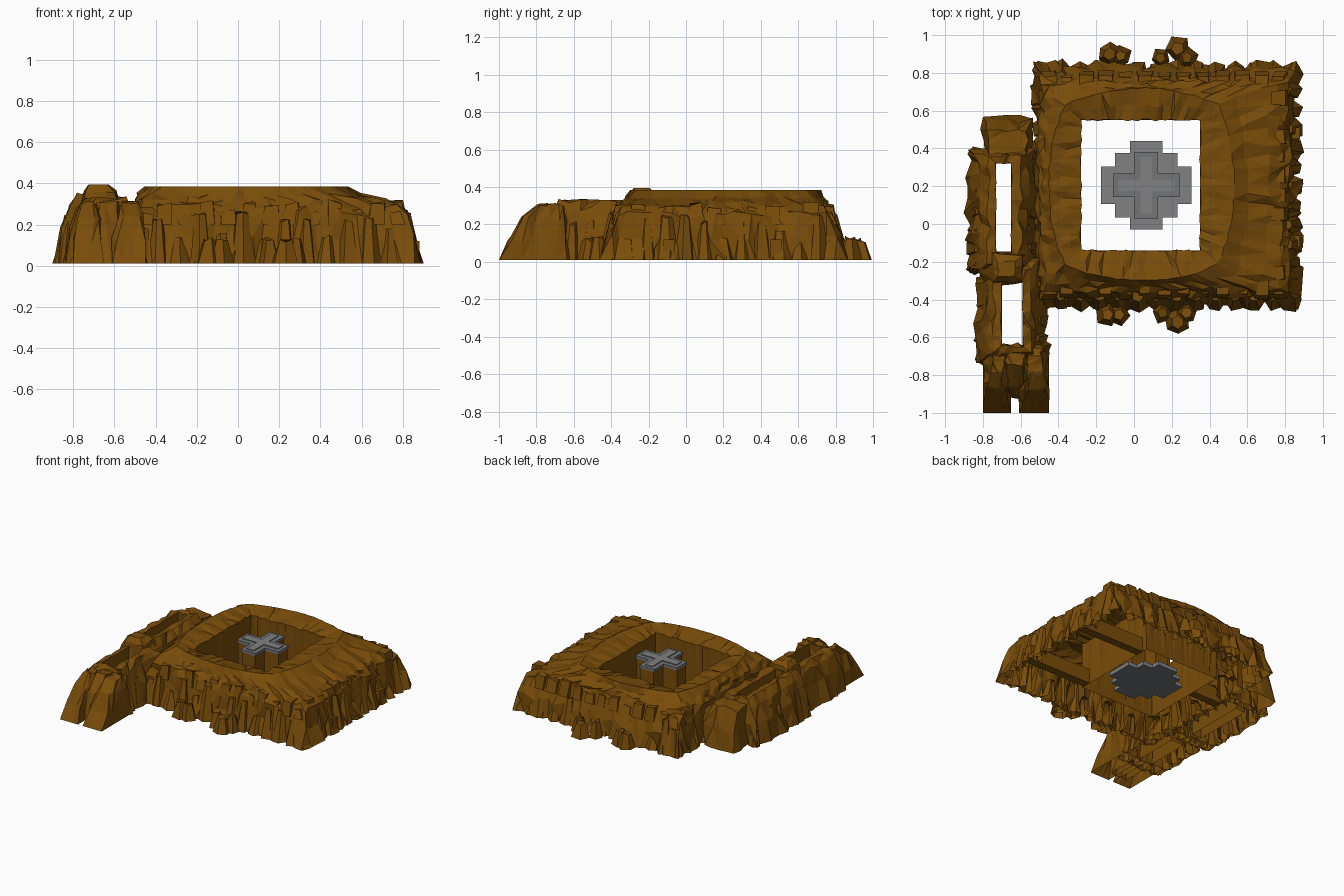
import bpy, bmesh, math, random
from mathutils import Vector

random.seed(11)
if "Cube" in bpy.data.objects:
    bpy.data.objects.remove(bpy.data.objects["Cube"])


def material(name, rgb):
    m = bpy.data.materials.new(name)
    m.use_nodes = True
    m.diffuse_color = (*rgb, 1)
    m.node_tree.nodes["Principled BSDF"].inputs["Base Color"].default_value = (*rgb, 1)
    return m


ROCK = material("brown rock", (0.19, 0.073, 0.003))
STONE = material("grey stone", (0.22, 0.22, 0.22))
SLATE = material("slate grey", (0.17, 0.18, 0.195))


def finish(name, bm, mat):
    mesh = bpy.data.meshes.new(name)
    bm.to_mesh(mesh)
    bm.free()
    mesh.materials.append(mat)
    ob = bpy.data.objects.new(name, mesh)
    bpy.context.collection.objects.link(ob)
    return ob


def outline(nx, ny):
    """Points around a unit square, counter-clockwise."""
    pts = [(-1 + 2 * i / nx, -1) for i in range(nx)]
    pts += [(1, -1 + 2 * i / ny) for i in range(ny)]
    pts += [(1 - 2 * i / nx, 1) for i in range(nx)]
    return pts + [(-1, 1 - 2 * i / ny) for i in range(ny)]


def mound(name, levels, cap=False, step=0.065):
    """Rock shell lofted through (x0, x1, y0, y1, z, rounding, jitter) levels."""
    bm = bmesh.new()
    x0, x1, y0, y1 = levels[0][:4]
    square = outline(max(3, round((x1 - x0) / step)), max(3, round((y1 - y0) / step)))
    loops = []
    for x0, x1, y0, y1, z, rnd, jit in levels:
        loop = []
        for u, v in square:
            a = u + rnd * (u * math.sqrt(1 - v * v / 2) - u)
            b = v + rnd * (v * math.sqrt(1 - u * u / 2) - v)
            p = Vector(((x0 + x1) / 2 + a * (x1 - x0) / 2,
                        (y0 + y1) / 2 + b * (y1 - y0) / 2, z))
            p += Vector((random.uniform(-jit, jit), random.uniform(-jit, jit), 0))
            if 0.05 < z < 0.38:
                p.z += random.uniform(-jit, jit)
            loop.append(bm.verts.new(p))
        loops.append(loop)
    for low, high in zip(loops, loops[1:]):
        for i in range(len(low)):
            j = (i + 1) % len(low)
            bm.faces.new((low[i], low[j], high[j], high[i]))
    if cap:
        bm.faces.new(loops[-1])
    bmesh.ops.triangulate(bm, faces=bm.faces)
    return finish(name, bm, ROCK)


def crags(name, bounds, spacing, heights, radii, sides=(5, 6), lean=0.03, base=0.01, big=()):
    """Tall tapered columns of rock leaning inward around a rectangle."""
    bm = bmesh.new()
    x0, x1, y0, y1 = bounds
    cx, cy, hx, hy = (x0 + x1) / 2, (y0 + y1) / 2, (x1 - x0) / 2, (y1 - y0) / 2
    spots = [(cx + u * hx, cy + v * hy, random.uniform(*radii), random.uniform(*heights), u, v)
             for u, v in outline(round(2 * hx / spacing), round(2 * hy / spacing))]
    spots += [(x, y, r, h, 0, 0) for x, y, r, h in big]
    for x, y, r, h, u, v in spots:
        n = random.choice(sides)
        turn = random.uniform(0, 6) if n > 4 else math.pi / 4
        # Outward direction of the nearest side
        out = Vector((math.copysign(abs(u) > 0.99, u), math.copysign(abs(v) > 0.99, v)))
        rings = []
        for z, k, push in ((base, 1, 0), (h, 0.5 if n > 4 else 0.85, lean)):
            px, py = x - push * out.x, y - push * out.y
            drop = random.uniform(0.7, 1.0) if push else 0
            rings.append([bm.verts.new((
                px + r * k * random.uniform(0.85, 1.1) * math.cos(turn + math.tau * i / n),
                py + r * k * random.uniform(0.85, 1.1) * math.sin(turn + math.tau * i / n),
                z + drop * random.uniform(-0.02, 0.01))) for i in range(n)])
        low, high = rings
        for i in range(n):
            j = (i + 1) % n
            mid = turn + math.tau * (i + 0.5) / n
            # Leave out the sides buried in the cliff
            if out.x * math.cos(mid) + out.y * math.sin(mid) > -0.5:
                bm.faces.new((low[i], low[j], high[j], high[i]))
        bm.faces.new(high)
    return finish(name, bm, ROCK)


def box(name, x0, x1, y0, y1, z0, z1, mat=ROCK):
    bm = bmesh.new()
    bmesh.ops.create_cube(bm, size=1)
    for v in bm.verts:
        v.co = ((x0 + x1) / 2 + v.co.x * (x1 - x0), (y0 + y1) / 2 + v.co.y * (y1 - y0),
                (z0 + z1) / 2 + v.co.z * (z1 - z0))
    return finish(name, bm, mat)


def cross(name, quarter, z0, z1, mat):
    """Extrude a cross whose corner profile is mirrored into four quadrants."""
    back = quarter[::-1]
    pts = quarter + [(-x, y) for x, y in back] + [(-x, -y) for x, y in quarter]
    pts += [(x, -y) for x, y in back]
    bm = bmesh.new()
    face = bm.faces.new([bm.verts.new((0.065 + x, 0.205 + y, z0)) for x, y in pts])
    top = bmesh.ops.extrude_face_region(bm, geom=[face])["geom"]
    for v in top:
        if isinstance(v, bmesh.types.BMVert):
            v.co.z = z1
    bmesh.ops.recalc_face_normals(bm, faces=bm.faces)
    return finish(name, bm, mat)


def plus(reach, half):
    return [(reach, half), (half, half), (half, reach)]


# Main mesa: cliff, eastern terrace, rounded plateau and square shaft
mound("mesa", [
    (-0.52, 0.87, -0.44, 0.84, 0.01, 0.0, 0.03),
    (-0.51, 0.84, -0.41, 0.82, 0.13, 0.03, 0.025),
    (-0.50, 0.82, -0.38, 0.78, 0.25, 0.06, 0.02),
    (-0.50, 0.78, -0.36, 0.76, 0.29, 0.1, 0.015),
    (-0.49, 0.71, -0.34, 0.75, 0.315, 0.18, 0.014),
    (-0.48, 0.60, -0.32, 0.73, 0.345, 0.4, 0.012),
    (-0.45, 0.53, -0.30, 0.72, 0.385, 0.6, 0.006),
    (-0.37, 0.44, -0.22, 0.63, 0.37, 0.35, 0.012),
    (-0.28, 0.35, -0.14, 0.55, 0.355, 0.0, 0.006),
    (-0.28, 0.35, -0.14, 0.55, 0.01, 0.0, 0.0)])
buttresses = [(-0.13, 0.90, 0.065, 0.13), (-0.07, 0.89, 0.06, 0.12), (0.14, 0.88, 0.055, 0.13),
              (0.23, 0.93, 0.07, 0.12), (0.28, 0.88, 0.06, 0.13), (-0.14, -0.48, 0.065, 0.13),
              (-0.08, -0.48, 0.06, 0.13), (0.15, -0.47, 0.06, 0.13), (0.23, -0.52, 0.07, 0.12),
              (0.28, -0.47, 0.06, 0.13)]
crags("mesa_foot_crags", (-0.49, 0.84, -0.41, 0.81), 0.1, (0.1, 0.26), (0.05, 0.065), big=buttresses)
crags("mesa_step_blocks", (-0.46, 0.78, -0.36, 0.77), 0.1, (0.26, 0.32), (0.045, 0.065), (4,),
      lean=0.02, base=0.2)

# Side ridge: two slotted walls with a block behind and a sloping nose in front
mound("ridge_rear", [
    (-0.88, -0.52, -0.27, 0.40, 0.01, 0, 0.025),
    (-0.85, -0.54, -0.25, 0.39, 0.17, 0, 0.02),
    (-0.81, -0.56, -0.23, 0.38, 0.29, 0, 0.014),
    (-0.77, -0.60, -0.20, 0.36, 0.345, 0, 0.014),
    (-0.73, -0.65, -0.15, 0.32, 0.34, 0, 0.004),
    (-0.73, -0.65, -0.15, 0.32, 0.01, 0, 0)])
mound("ridge_front", [
    (-0.83, -0.46, -0.72, -0.18, 0.01, 0, 0.025),
    (-0.80, -0.49, -0.71, -0.19, 0.17, 0, 0.02),
    (-0.77, -0.52, -0.70, -0.21, 0.28, 0, 0.014),
    (-0.74, -0.55, -0.68, -0.25, 0.325, 0, 0.014),
    (-0.70, -0.59, -0.65, -0.30, 0.33, 0, 0.006),
    (-0.70, -0.59, -0.65, -0.30, 0.01, 0, 0)])
mound("ridge_back_block", [
    (-0.80, -0.54, 0.36, 0.57, 0.01, 0, 0.015),
    (-0.79, -0.55, 0.36, 0.55, 0.16, 0, 0.015),
    (-0.77, -0.57, 0.36, 0.49, 0.30, 0, 0.012)], cap=True)
for side, x0, x1 in (("right", -0.80, -0.65), ("left", -0.61, -0.45)):
    mound("ridge_nose_" + side, [
        (x0, x1, -1.0, -0.64, 0.01, 0, 0.0),
        (x0 + 0.01, x1 - 0.01, -0.94, -0.64, 0.12, 0, 0.015),
        (x0 + 0.03, x1 - 0.02, -0.87, -0.65, 0.23, 0, 0.015),
        (x0 + 0.05, x1 - 0.04, -0.79, -0.66, 0.305, 0, 0.01)], cap=True)
mound("ridge_nose_middle", [
    (-0.70, -0.56, -0.92, -0.64, 0.01, 0, 0.01),
    (-0.69, -0.57, -0.85, -0.64, 0.2, 0, 0.015),
    (-0.68, -0.58, -0.75, -0.66, 0.31, 0, 0.01)], cap=True)
mound("ridge_peak", [
    (-0.77, -0.56, -0.32, -0.14, 0.22, 0, 0.015),
    (-0.75, -0.60, -0.30, -0.16, 0.36, 0, 0.012),
    (-0.72, -0.63, -0.28, -0.20, 0.395, 0, 0.005)], cap=True)
crags("ridge_rear_crags", (-0.84, -0.55, -0.23, 0.37), 0.1, (0.15, 0.28), (0.045, 0.06), lean=0.02)
crags("ridge_front_crags", (-0.79, -0.50, -0.70, -0.22), 0.1, (0.12, 0.27), (0.045, 0.06), lean=0.02)

# Low passages through the cliff
for name, x0, x1, y in (("front_passage", 0.35, 0.88, -0.09), ("back_passage", 0.35, 0.88, 0.48),
                        ("side_passage", -0.52, -0.28, 0.28)):
    box(name, x0, x1, y - 0.03, y + 0.03, 0.01, 0.12)

# Stepped base on the shaft floor carrying a plus-shaped pillar
steps = [(0.24, 0.10), (0.165, 0.10), (0.165, 0.17), (0.085, 0.17), (0.085, 0.235)]
cross("platform_base", steps, 0.01, 0.02, SLATE)
cross("platform_floor", steps, 0.02, 0.04, STONE)
cross("platform_pillar", plus(0.17, 0.055), 0.04, 0.345, ROCK)
cross("platform_slab", plus(0.175, 0.062), 0.345, 0.365, SLATE)
cross("platform_inlay", plus(0.15, 0.03), 0.365, 0.372, STONE)
